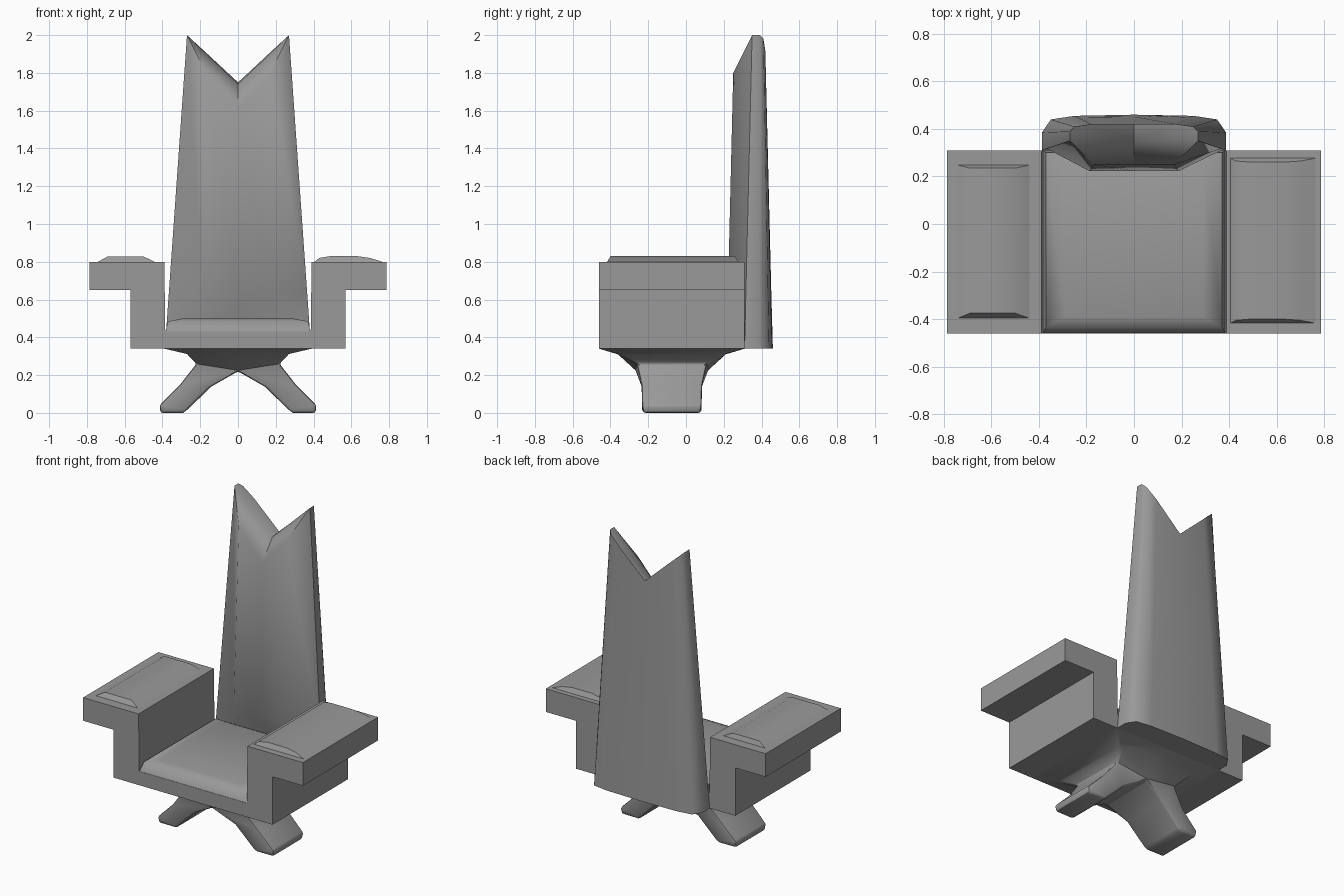
import bpy, bmesh, math

cube = bpy.data.objects.get("Cube")
if cube:
    bpy.data.objects.remove(cube, do_unlink=True)

GREY = (0.32, 0.32, 0.32, 1)
mat = bpy.data.materials.new("plain grey")
mat.use_nodes = True
mat.diffuse_color = GREY
mat.node_tree.nodes["Principled BSDF"].inputs["Base Color"].default_value = GREY


def make(name, verts, faces):
    me = bpy.data.meshes.new(name)
    me.from_pydata(verts, [], faces)
    bm = bmesh.new()
    bm.from_mesh(me)
    bmesh.ops.recalc_face_normals(bm, faces=bm.faces)
    bm.to_mesh(me)
    bm.free()
    me.materials.append(mat)
    ob = bpy.data.objects.new(name, me)
    bpy.context.collection.objects.link(ob)
    return ob


def finish(ob, angle):
    # apply modifiers, then smooth while keeping hard edges
    bpy.ops.object.select_all(action='DESELECT')
    ob.select_set(True)
    bpy.context.view_layer.objects.active = ob
    bpy.ops.object.convert(target='MESH')
    bpy.ops.object.shade_smooth_by_angle(angle=math.radians(angle))


def bridge(count, rings):
    return [(r * count + i, r * count + (i + 1) % count,
             (r + 1) * count + (i + 1) % count, (r + 1) * count + i)
            for r in range(rings - 1) for i in range(count)]


def cushion(name, levels):
    # stacked rectangles: x0, x1, y0, y1, z
    verts = []
    for x0, x1, y0, y1, z in levels:
        verts += [(x0, y0, z), (x1, y0, z), (x1, y1, z), (x0, y1, z)]
    n = len(verts)
    faces = bridge(4, len(levels)) + [(0, 1, 2, 3), tuple(range(n - 4, n))]
    finish(make(name, verts, faces), 50)


FRONT, REAR = -0.46, 0.31

# seat body with stepped arms, one extruded profile
half = [(0.57, 0.34), (0.57, 0.65), (0.787, 0.65), (0.787, 0.80), (0.39, 0.80), (0.385, 0.43)]
profile = half + [(-x, z) for x, z in reversed(half)]
n = len(profile)
verts = [(x, y, z) for y in (FRONT, REAR) for x, z in profile]
make("seat_body", verts, bridge(n, 2) + [tuple(range(n)), tuple(range(n, 2 * n))])

# cushions
cushion("seat_cushion", [(-0.385, 0.385, FRONT, REAR, 0.425),
                         (-0.37, 0.37, -0.435, 0.30, 0.485),
                         (-0.29, 0.29, -0.39, 0.27, 0.50)])
cushion("right_arm_pad", [(-0.75, -0.43, -0.40, 0.25, 0.795),
                          (-0.69, -0.50, -0.375, 0.235, 0.828)])
cushion("left_arm_pad", [(0.40, 0.78, -0.42, 0.28, 0.795),
                         (0.43, 0.70, -0.405, 0.265, 0.82),
                         (0.49, 0.63, -0.40, 0.26, 0.83)])

# backrest: tapered section with a V-notched top, from back centre to front centre
low = [(0, 0.46), (0.25, 0.455), (0.35, 0.44), (0.387, 0.385), (0.387, 0.31), (0.19, 0.215), (0, 0.215)]
top = [(0, 0.42), (0.18, 0.42), (0.25, 0.41), (0.27, 0.39), (0.27, 0.35), (0.17, 0.25), (0, 0.25)]
rim = [1.75, 1.917, 1.98, 2.0, 2.0, 1.80, 1.61]
BASE = 0.34


def back_ring(z, recess):
    pts = []
    for (x0, y0), (x1, y1), zt in zip(low, top, rim):
        h = zt if z is None else z
        t = (h - BASE) / (zt - BASE)
        y = y0 + (y1 - y0) * t
        pts.append((x0 + (x1 - x0) * t, max(y, recess), h))
    return pts + [(-x, y, h) for x, y, h in reversed(pts[1:-1])]


rings = [(BASE, 0.31), (0.50, 0.30), (0.63, 0), (None, 0)]
verts = [p for z, r in rings for p in back_ring(z, r)]
n = len(verts) // len(rings)
faces = bridge(n, len(rings)) + [tuple(range(n))]
verts.append((0, 0.35, 1.74))
mid, s = len(verts) - 1, n * (len(rings) - 1)
faces += [(s, s + 1, s + 2, s + 3, s + 4, mid), (mid, s + 4, s + 5, s + 6),
          (s, s + 11, s + 10, s + 9, s + 8, mid), (mid, s + 8, s + 7, s + 6)]
finish(make("backrest", verts, faces), 50)

# pedestal: outer x, z, inner x, z, half depth; flared crown into splayed legs
steps = [(0.39, 0.34, 0, 0.34, 0.385), (0.27, 0.312, 0, 0.31, 0.285),
         (0.22, 0.26, 0, 0.22, 0.185), (0.31, 0.145, 0.14, 0.14, 0.16),
         (0.415, 0.04, 0.27, 0.015, 0.157), (0.41, 0, 0.29, 0, 0.15)]
MID = (FRONT + REAR) / 2
verts = []
for xo, zo, xi, zi, d in steps:
    verts += [(xo, MID - d, zo), (xo, MID + d, zo), (xi, MID + d, zi), (xi, MID - d, zi)]
faces = [f for f in bridge(4, len(steps)) if any(verts[i][0] > 0.001 for i in f)]
n = len(verts)
faces.append(tuple(range(n - 4, n)))
legs = make("pedestal_legs", verts, faces)
mirror = legs.modifiers.new("Mirror", 'MIRROR')
mirror.use_clip = True
bevel = legs.modifiers.new("Bevel", 'BEVEL')
bevel.width = 0.012
bevel.segments = 2
bevel.limit_method = 'ANGLE'
bevel.angle_limit = math.radians(50)
finish(legs, 40)
